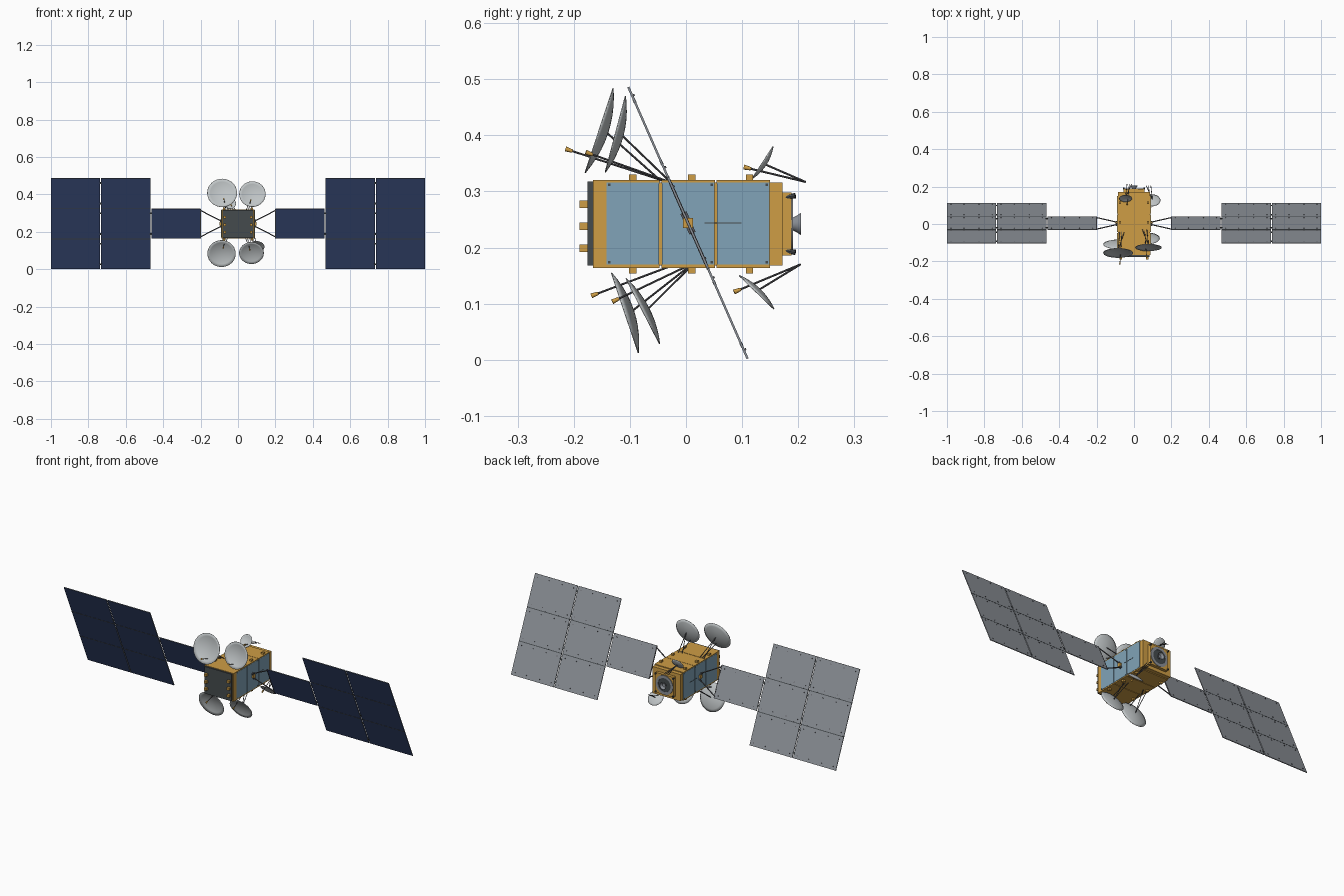
import bpy, bmesh, math
from mathutils import Matrix, Vector

cube = bpy.data.objects.get("Cube")
if cube:
    bpy.data.objects.remove(cube, do_unlink=True)


def material(name, *rgb):
    m = bpy.data.materials.new(name)
    m.use_nodes = True
    m.diffuse_color = (*rgb, 1)
    m.node_tree.nodes["Principled BSDF"].inputs["Base Color"].default_value = (*rgb, 1)
    return m


GOLD = material("gold foil", 0.62, 0.34, 0.06)
BLUE = material("radiator blue", 0.22, 0.37, 0.48)
CELL = material("solar cell navy", 0.035, 0.06, 0.16)
GREY = material("panel grey", 0.26, 0.28, 0.31)
DISH = material("dish pale grey", 0.52, 0.55, 0.56)
DARK = material("dark grey", 0.06, 0.07, 0.075)
METAL = material("strut grey", 0.10, 0.10, 0.11)
MID = Vector((0, 0.0035, 0.244))
TILT = Matrix.Translation(MID) @ Matrix.Rotation(math.radians(23.7), 4, 'X')
BODY_Z = 0.242


def finish(name, bm, *mats, smooth=False):
    me = bpy.data.meshes.new(name)
    bm.to_mesh(me)
    bm.free()
    ob = bpy.data.objects.new(name, me)
    bpy.context.collection.objects.link(ob)
    for m in mats:
        me.materials.append(m)
    if smooth:
        bpy.ops.object.select_all(action='DESELECT')
        ob.select_set(True)
        bpy.context.view_layer.objects.active = ob
        bpy.ops.object.shade_smooth_by_angle(angle=math.radians(40))
    return ob


def box(bm, centre, size, frame=Matrix()):
    m = frame @ Matrix.Translation(centre) @ Matrix.Diagonal((*size, 1))
    return bmesh.ops.create_cube(bm, size=1, matrix=m)["verts"]


def rod(bm, a, b, r1, r2=None, sides=8):
    a, b = Vector(a), Vector(b)
    m = Matrix.Translation((a + b) / 2) @ (b - a).to_track_quat('Z', 'Y').to_matrix().to_4x4()
    bmesh.ops.create_cone(bm, cap_ends=True, segments=sides, radius1=r1,
                          radius2=r1 if r2 is None else r2, depth=(b - a).length, matrix=m)


# Body: foil core, front deck, side radiators, top and bottom skins
bm = bmesh.new()
box(bm, (0, 0.003, BODY_Z), (0.172, 0.338, 0.148))
box(bm, (0, -0.154, BODY_Z), (0.178, 0.024, 0.157))
finish("body_core", bm, GOLD)

bm = bmesh.new()
box(bm, (0, -0.17, 0.243), (0.164, 0.011, 0.15))
finish("front_deck", bm, DARK)

radiators, skins, bolts = bmesh.new(), bmesh.new(), bmesh.new()
for y in (-0.095, 0.004, 0.102):
    for s in (-1, 1):
        box(radiators, (s * 0.087, y, 0.243), (0.006, 0.094, 0.146))
        box(skins, (0, y, BODY_Z + s * 0.0755), (0.178, 0.096, 0.006))
        for z in (0.174, 0.312):
            box(bolts, (s * 0.0905, y + (0.042 if y > 0 else -0.042), z), (0.002, 0.004, 0.004))
finish("side_radiators", radiators, BLUE)
finish("top_and_bottom_skins", skins, GOLD)
for s in (-1, 1):
    box(bolts, (s * 0.0905, 0.066, 0.244), (0.001, 0.066, 0.002))
finish("radiator_fittings", bolts, DARK)

# Small foil boxes on the front deck, top and bottom
bm = bmesh.new()
for s in (-1, 1):
    for z in (0.199, 0.238, 0.277):
        box(bm, (s * 0.07, -0.182, z), (0.014, 0.016, 0.013))
    for y in (-0.095, 0.01, 0.113):
        for x in (-0.075, 0.075):
            box(bm, (x, y, BODY_Z + s * 0.082), (0.013, 0.013, 0.012))
finish("foil_boxes", bm, GOLD)

# Rear end: foil collar, adapter ring, engine and corner thrusters
bm = bmesh.new()
box(bm, (0, 0.178, BODY_Z), (0.11, 0.02, 0.112))
finish("rear_collar", bm, GOLD)


def lathe(name, profile, mat):
    """Spin (radius, y) points round the body axis."""
    bm = bmesh.new()
    vs = [bm.verts.new((r, y, BODY_Z)) for r, y in profile]
    es = [bm.edges.new(p) for p in zip(vs, vs[1:])]
    bmesh.ops.spin(bm, geom=vs + es, cent=(0, 0, BODY_Z), axis=(0, 1, 0),
                   angle=math.tau, steps=32)
    bmesh.ops.remove_doubles(bm, verts=bm.verts, dist=0.00005)
    bmesh.ops.recalc_face_normals(bm, faces=bm.faces)
    return finish(name, bm, mat, smooth=True)


lathe("adapter_ring", [(0.053, 0.17), (0.053, 0.191), (0.038, 0.191), (0.038, 0.17)], GREY)
lathe("engine_well", [(0.038, 0.185), (0.038, 0.189), (0, 0.189)], DARK)
lathe("engine_nozzle", [(0, 0.187), (0.01, 0.187), (0.014, 0.196), (0.02, 0.205),
                        (0.018, 0.205), (0.01, 0.193), (0, 0.192)], GREY)
bm = bmesh.new()
for x in (-0.05, 0.05):
    for z in (-0.046, 0.046):
        rod(bm, (x, 0.17, BODY_Z + z), (x * 1.1, 0.195, BODY_Z + z * 1.1), 0.003, 0.005)
finish("corner_thrusters", bm, DARK)

# Solar wings: tilted tiles with cells on the front face only
for side, s in (("left", 1), ("right", -1)):
    tiles, hinges, yoke = bmesh.new(), bmesh.new(), bmesh.new()
    studs = bmesh.new()
    pitch, height = 0.1773, 0.1745
    layout = [(0.331, 0)] + [(x, row) for x in (0.6005, 0.8685) for row in (-1, 0, 1)]
    for x, row in layout:
        box(tiles, (s * x, 0, row * pitch), (0.263, 0.004, height), TILT)
        for i in (-0.11, -0.04, 0.04, 0.11):
            for k in (-0.07, 0.07):
                box(studs, (s * x + i, 0.003, row * pitch + k), (0.004, 0.003, 0.004), TILT)
    front = TILT.to_3x3() @ Vector((0, -1, 0))
    tiles.normal_update()
    for f in tiles.faces:
        f.material_index = 1 if f.normal.dot(front) > 0.9 else 0
    finish(side + "_solar_tiles", tiles, GREY, CELL)
    finish(side + "_panel_studs", studs, METAL)
    for x in (0.6005, 0.8685):
        for k in (-0.5, 0.5):
            box(hinges, (s * x, 0, k * pitch), (0.263, 0.0052, 0.004), TILT)
    for x in (0.466, 0.7345):
        for k in (-0.06, 0.06):
            box(hinges, (s * x, 0, k), (0.014, 0.005, 0.008), TILT)
    for row in (-1, 1):
        for k in (-0.06, 0.06):
            box(hinges, (s * 0.7345, 0, row * pitch + k), (0.014, 0.005, 0.008), TILT)
    finish(side + "_panel_hinges", hinges, DARK)
    # Yoke that carries the wing
    for k in (-1, 1):
        rod(yoke, TILT @ Vector((s * 0.092, 0, k * 0.016)),
            TILT @ Vector((s * 0.202, 0, k * 0.078)), 0.003)
    box(yoke, (s * 0.2, 0, 0), (0.004, 0.005, 0.17), TILT)
    box(yoke, (s * 0.092, 0, 0), (0.008, 0.012, 0.04), TILT)
    finish(side + "_yoke", yoke, METAL)
    joint = bmesh.new()
    box(joint, (s * 0.092, 0.0035, 0.244), (0.014, 0.018, 0.018))
    finish(side + "_drive_joint", joint, GOLD)


def antenna(name, x, top, bottom, feed, anchor, feed_anchor, depth):
    """Shallow bowl spanning two rim points (y, z), with struts and a feed horn."""
    a, b = Vector((x, *top)), Vector((x, *bottom))
    centre, radius = (a + b) / 2, (a - b).length / 2
    up = (a - b).normalized()
    axis = Vector((1, 0, 0)).cross(up)
    if axis.y > 0:
        axis.negate()
    bm = bmesh.new()
    vs = [bm.verts.new(centre + up * radius * t - axis * depth * (1 - t * t))
          for t in (0, 0.2, 0.4, 0.6, 0.8, 1)]
    es = [bm.edges.new(p) for p in zip(vs, vs[1:])]
    bmesh.ops.spin(bm, geom=vs + es, cent=centre, axis=axis, angle=math.tau, steps=40)
    bmesh.ops.remove_doubles(bm, verts=bm.verts, dist=0.00005)
    bmesh.ops.recalc_face_normals(bm, faces=bm.faces)
    bowl = finish(name + "_bowl", bm, DISH, smooth=True)
    shell = bowl.modifiers.new("thickness", 'SOLIDIFY')
    shell.thickness = 0.002
    shell.offset = 0

    inward = -0.02 if x > 0 else 0.02
    back = centre - axis * depth
    root = Vector((x + inward, *anchor))
    tip = Vector((x + inward / 2, *feed))
    horn_root = Vector((x + inward, *feed_anchor))
    bm = bmesh.new()
    for dx in (-0.012, 0.012):
        rod(bm, back, root + Vector((dx, 0, 0)), 0.0018)
    rod(bm, tip, horn_root, 0.0018)
    finish(name + "_struts", bm, METAL, smooth=True)
    bm = bmesh.new()
    along = (horn_root - tip).normalized()
    rod(bm, tip - along * 0.006, tip + along * 0.007, 0.0045, 0.003, 10)
    finish(name + "_feed_horn", bm, GOLD, smooth=True)


# Four large front dishes and two small rear ones
antenna("upper_right_dish", -0.085, (-0.130, 0.484), (-0.180, 0.333),
        (-0.209, 0.374), (-0.045, 0.319), (-0.04, 0.319), 0.016)
antenna("upper_left_dish", 0.077, (-0.108, 0.470), (-0.144, 0.334),
        (-0.173, 0.368), (-0.03, 0.319), (-0.035, 0.319), 0.014)
antenna("lower_right_dish", -0.088, (-0.133, 0.155), (-0.085, 0.012),
        (-0.163, 0.116), (0.005, 0.166), (-0.03, 0.166), 0.016)
antenna("lower_left_dish", 0.072, (-0.107, 0.145), (-0.047, 0.028),
        (-0.126, 0.106), (0.008, 0.166), (0.0, 0.166), 0.012)
antenna("upper_rear_dish", -0.045, (0.155, 0.380), (0.118, 0.323),
        (0.109, 0.342), (0.213, 0.317), (0.213, 0.317), 0.007)
antenna("lower_rear_dish", 0.098, (0.095, 0.150), (0.157, 0.090),
        (0.091, 0.123), (0.204, 0.170), (0.204, 0.170), 0.008)
